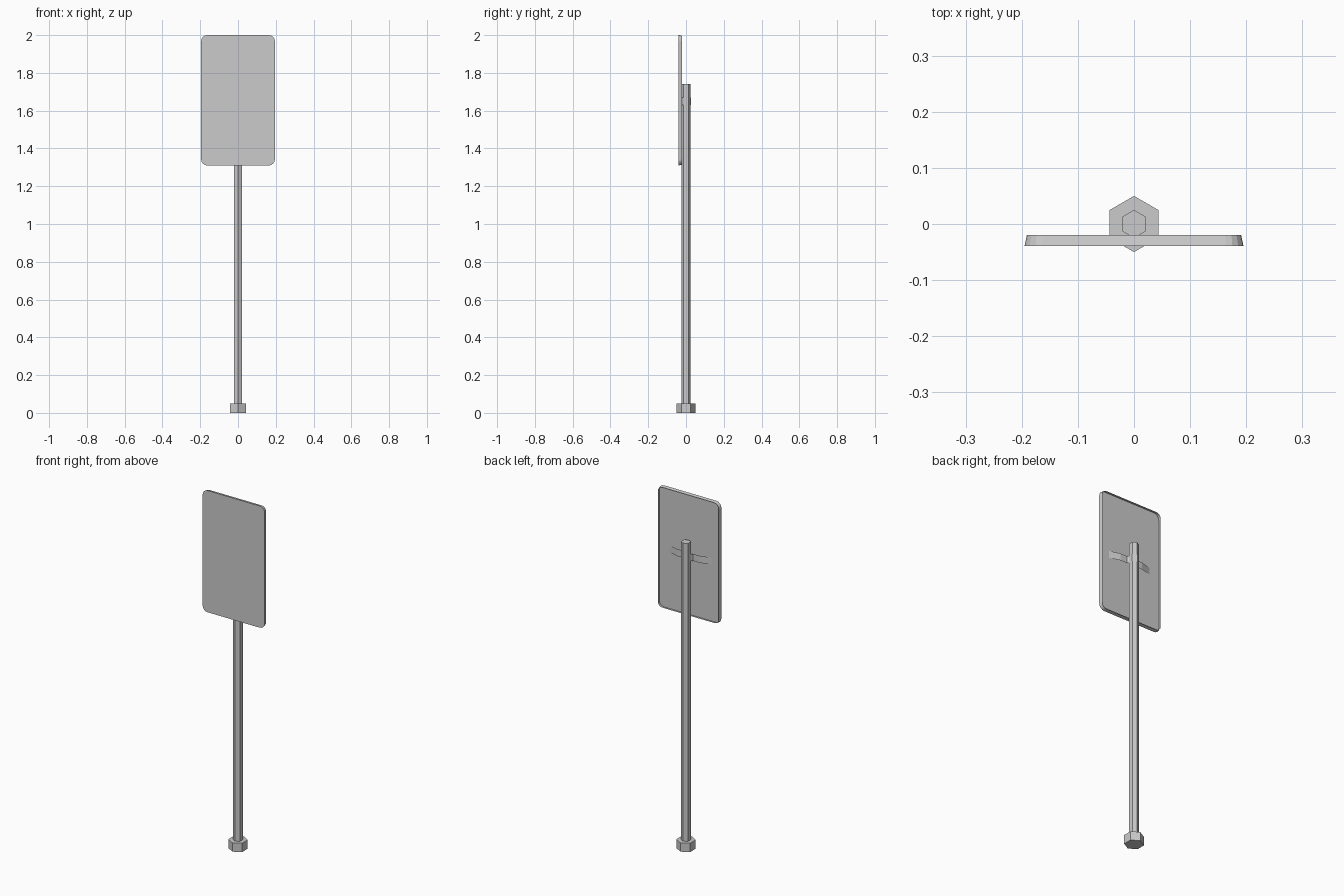
import bpy, bmesh, math

if "Cube" in bpy.data.objects:
    bpy.data.objects.remove(bpy.data.objects["Cube"])


def make_object(name, bm):
    mesh = bpy.data.meshes.new(name)
    bm.to_mesh(mesh)
    bm.free()
    obj = bpy.data.objects.new(name, mesh)
    bpy.context.collection.objects.link(obj)
    return obj


def hex_prism(name, radius, z0, z1):
    # six sides with corners on the +y and -y axis
    bpy.ops.mesh.primitive_cylinder_add(
        vertices=6, radius=radius, depth=z1 - z0, location=(0, 0, (z0 + z1) / 2))
    bpy.context.object.name = name


def rounded_rect(half_w, z0, z1, r, steps=4):
    # outline in x and z, counter-clockwise seen from the front
    pts = []
    corners = [(half_w - r, z1 - r), (r - half_w, z1 - r),
               (r - half_w, z0 + r), (half_w - r, z0 + r)]
    for i, (cx, cz) in enumerate(corners):
        for s in range(steps + 1):
            a = math.pi / 2 * (i + s / steps)
            pts.append((cx + r * math.cos(a), cz + r * math.sin(a)))
    return pts


# base and pole
hex_prism("base_foot", 0.05, 0, 0.05)
hex_prism("pole", 0.025, 0.05, 1.74)

# sign panel: front sheet with a slightly tapered flange, open at the back
bm = bmesh.new()
front = [bm.verts.new((x, -0.039, z)) for x, z in rounded_rect(0.195, 1.31, 2.0, 0.032)]
back = [bm.verts.new((x, -0.02, z)) for x, z in rounded_rect(0.191, 1.314, 1.996, 0.028)]
bm.faces.new(front)
n = len(front)
for i in range(n):
    j = (i + 1) % n
    bm.faces.new((front[j], front[i], back[i], back[j]))
make_object("sign_panel", bm)

# bracket strap: wraps the back of the pole, wings bend down to the panel
half = [(0.0226, 0.013), (0.0226, -0.0125), (0.028, -0.021), (0.07, -0.0215), (0.133, -0.038)]
path = [(-x, y) for x, y in reversed(half)] + [(0, 0.0262)] + half
bm = bmesh.new()
low = [bm.verts.new((x, y, 1.63)) for x, y in path]
high = [bm.verts.new((x, y, 1.67)) for x, y in path]
for i in range(len(path) - 1):
    bm.faces.new((low[i + 1], low[i], high[i], high[i + 1]))
make_object("bracket_strap", bm)
